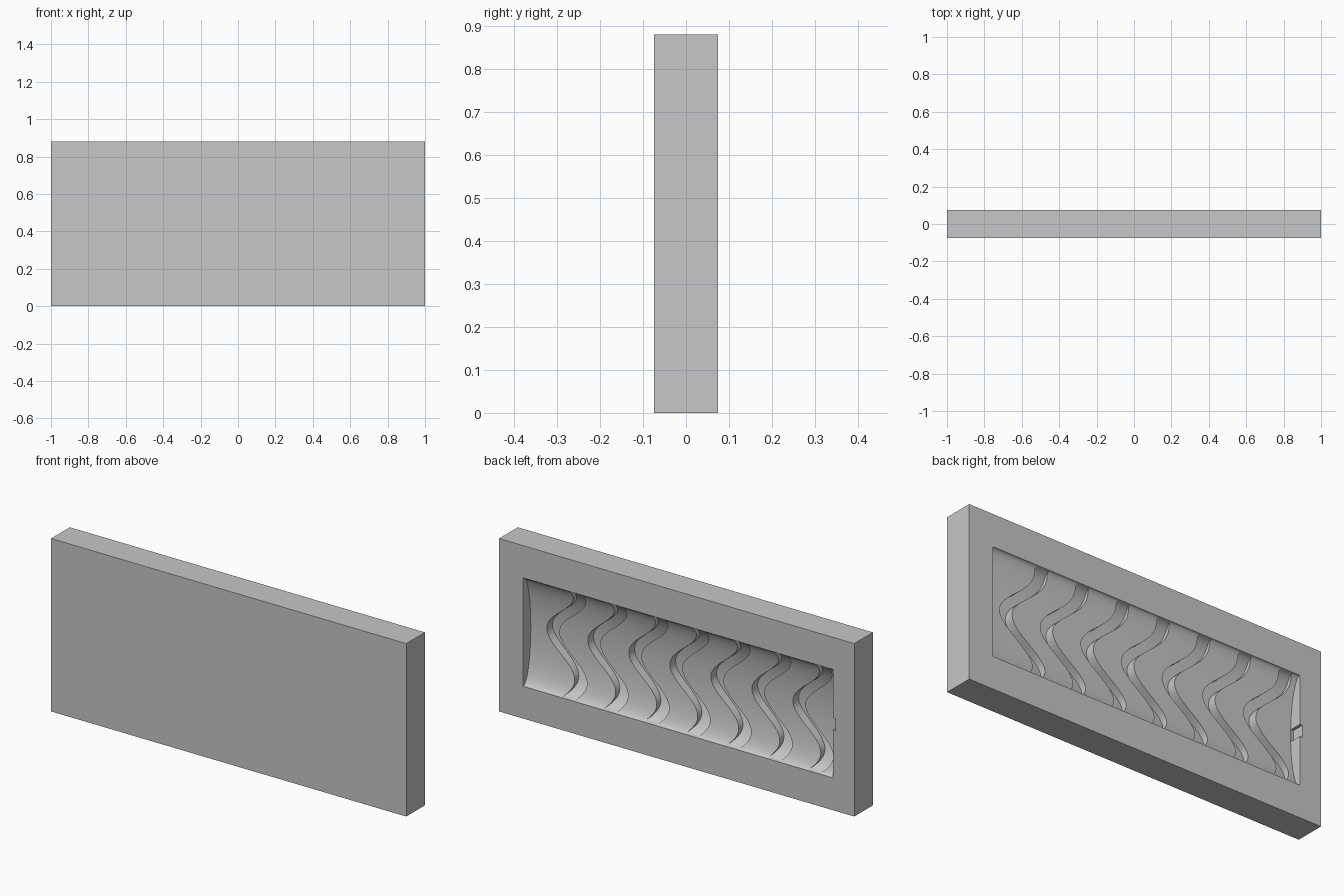
import bpy, bmesh, math

cube = bpy.data.objects.get("Cube")
if cube:
    bpy.data.objects.remove(cube, do_unlink=True)

WIDTH, DEPTH, HEIGHT = 2.0, 0.15, 0.88
BACK = DEPTH / 2
MID_Z = HEIGHT / 2
X_MIN, X_MAX = -0.88, 0.865
STEPS = 56

grey = bpy.data.materials.new("plain grey")
grey.use_nodes = True
grey.diffuse_color = (0.57, 0.57, 0.57, 1)
grey.node_tree.nodes["Principled BSDF"].inputs["Base Color"].default_value = grey.diffuse_color


def make_object(name, bm):
    bmesh.ops.recalc_face_normals(bm, faces=bm.faces)
    mesh = bpy.data.meshes.new(name)
    bm.to_mesh(mesh)
    bm.free()
    mesh.materials.append(grey)
    obj = bpy.data.objects.new(name, mesh)
    bpy.context.collection.objects.link(obj)
    return obj


def add_box(bm, lo, hi):
    verts = bmesh.ops.create_cube(bm, size=1)["verts"]
    for v in verts:
        v.co = [l + (c + 0.5) * (h - l) for c, l, h in zip(v.co, lo, hi)]


def add_trough(bm, half_height, depth, left, right):
    """Solid with an elliptical floor; left(z) and right(z) give its side walls."""
    rings = []
    for i in range(STEPS + 1):
        a = math.pi * i / STEPS
        z = MID_Z + half_height * math.cos(a)
        floor = BACK - depth * math.sin(a)
        rings.append([bm.verts.new(p) for p in (
            (left(z), BACK + 0.02, z), (left(z), floor, z),
            (right(z), floor, z), (right(z), BACK + 0.02, z))])
    for a, b in zip(rings, rings[1:]):
        for j in range(4):
            k = (j + 1) % 4
            bm.faces.new((a[j], a[k], b[k], b[j]))
    bm.faces.new(rings[0])
    bm.faces.new(rings[-1])


def wave(z):
    return 0.655 + 0.085 * math.cos(math.tau * (z - 0.46) / 0.44)


# Solid block
bm = bmesh.new()
add_box(bm, (-WIDTH / 2, -BACK, 0), (WIDTH / 2, BACK, HEIGHT))
block = make_object("mould_block", bm)

# Long rounded cavity in the back
bm = bmesh.new()
add_trough(bm, 0.276, 0.062, lambda z: X_MIN, lambda z: X_MAX)
cavity = make_object("cavity_cutter", bm)

# Seven wavy grooves in the cavity floor
bm = bmesh.new()
for n in range(7):
    shift = -0.231 * n
    add_trough(bm, 0.2755, 0.108,
               lambda z: wave(z) + shift - 0.035,
               lambda z: wave(z) + shift + 0.035)
grooves = make_object("groove_cutter", bm)

# Small notch in the end wall
bm = bmesh.new()
add_box(bm, (X_MIN - 0.015, BACK - 0.06, MID_Z - 0.03), (X_MIN + 0.03, BACK + 0.02, MID_Z + 0.03))
notch = make_object("notch_cutter", bm)

# Carve the block
bpy.ops.object.select_all(action="DESELECT")
bpy.context.view_layer.objects.active = block
block.select_set(True)
for cutter in (cavity, grooves, notch):
    cutter.hide_render = True
    mod = block.modifiers.new(cutter.name, "BOOLEAN")
    mod.operation = "DIFFERENCE"
    mod.solver = "EXACT"
    mod.object = cutter
    bpy.ops.object.modifier_apply(modifier=mod.name)
    bpy.data.objects.remove(cutter, do_unlink=True)

# Smooth the curved floors, keep the rims sharp
bpy.ops.object.shade_smooth_by_angle(angle=math.radians(30))
